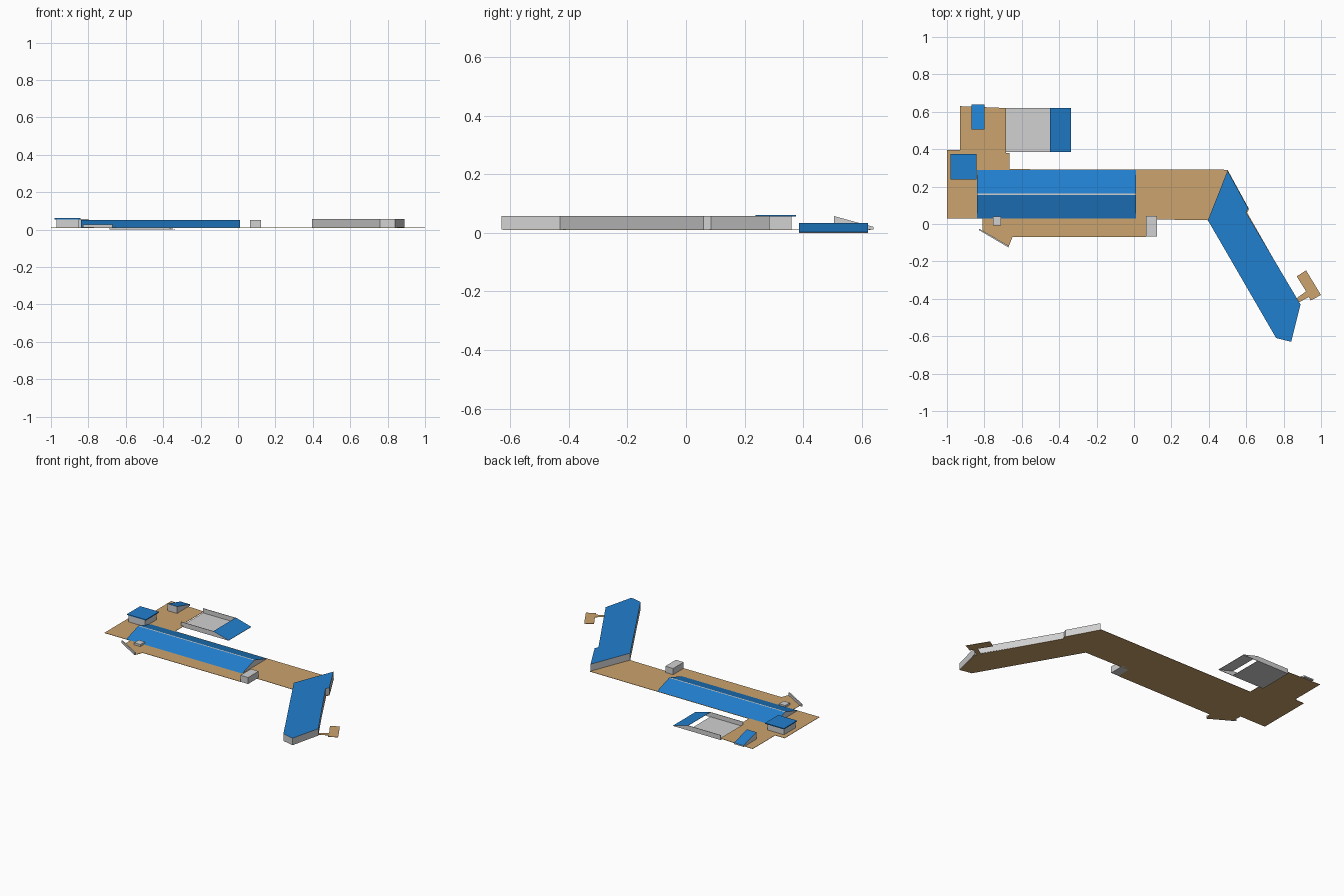
import bpy, bmesh

if "Cube" in bpy.data.objects:
    bpy.data.objects.remove(bpy.data.objects["Cube"])

def mat(name, c):
    m = bpy.data.materials.new(name)
    m.diffuse_color = (*c, 1)
    m.use_nodes = True
    m.node_tree.nodes["Principled BSDF"].inputs["Base Color"].default_value = m.diffuse_color
    return m

TAN = mat("tan_ground", (0.60, 0.37, 0.155))
BLUE = mat("blue_roof", (0.015, 0.215, 0.62))
GREY = mat("grey_wall", (0.64, 0.64, 0.64))

def finish(bm, name, mats, rule=None):
    bmesh.ops.recalc_face_normals(bm, faces=bm.faces)
    bm.normal_update()
    for f in bm.faces:
        f.material_index = rule(f) if rule else 0
    me = bpy.data.meshes.new(name)
    bm.to_mesh(me)
    bm.free()
    for m in mats:
        me.materials.append(m)
    ob = bpy.data.objects.new(name, me)
    bpy.context.collection.objects.link(ob)
    return ob

def extrude(name, pts, vec, mats, rule=None):
    """Extrude a closed polygon along a vector."""
    bm = bmesh.new()
    f = bm.faces.new([bm.verts.new(p) for p in pts])
    r = bmesh.ops.extrude_face_region(bm, geom=[f])
    bmesh.ops.translate(bm, vec=vec, verts=[v for v in r["geom"] if isinstance(v, bmesh.types.BMVert)])
    return finish(bm, name, mats, rule)

def slab(name, outline, z0, z1, mats, rule=None):
    return extrude(name, [(x, y, z0) for x, y in outline], (0, 0, z1 - z0), mats, rule)

def box(name, x0, x1, y0, y1, z0, z1, m):
    return slab(name, [(x0, y0), (x1, y0), (x1, y1), (x0, y1)], z0, z1, [m])

def top_blue(f):
    return 0 if f.normal.z > 0.5 else 1

G = 0.011  # ground plate top

# ground plate under the whole plan
slab("ground_plate", [
    (-1, 0.03), (-0.81, 0.03), (-0.81, -0.035), (-0.67, -0.12), (-0.65, -0.07),
    (0.065, -0.07), (0.065, 0.025), (0.395, 0.02), (0.76, -0.61), (0.84, -0.625),
    (0.885, -0.43), (0.605, 0.06), (0.615, 0.08), (0.5, 0.29), (-0.665, 0.293),
    (-0.665, 0.38), (-0.685, 0.38), (-0.685, 0.62), (-0.93, 0.63), (-0.93, 0.395), (-1, 0.395)],
    G - 0.002, G, [TAN])

# hooked path beside the wing
slab("side_path", [(0.87, -0.28), (0.92, -0.248), (1.0, -0.38), (0.945, -0.408),
                   (0.935, -0.39), (0.88, -0.42), (0.865, -0.40), (0.92, -0.36)],
     G - 0.002, G, [TAN])

# long hall with gabled roof and narrow grey ridge
extrude("long_hall", [(-0.84, 0.03, G), (-0.84, 0.154, 0.051), (-0.84, 0.163, 0.051), (-0.84, 0.288, G)],
        (0.85, 0, 0), [BLUE, GREY],
        lambda f: 0 if 0.5 < f.normal.z < 0.995 else 1)

# angled wing with flat roof
slab("angled_wing", [(0.5, 0.285), (0.395, 0.02), (0.76, -0.61), (0.84, -0.63),
                     (0.89, -0.43), (0.60, 0.06), (0.61, 0.085)],
     G, 0.057, [BLUE, GREY], top_blue)

# corner cabin with overhanging roof
box("corner_cabin", -0.97, -0.85, 0.24, 0.36, G, 0.055, GREY)
box("corner_cabin_roof", -0.98, -0.842, 0.237, 0.375, 0.055, 0.061, BLUE)

# wedge shed with sloping roof
extrude("wedge_shed", [(-0.87, 0.505, G), (-0.87, 0.505, 0.057), (-0.87, 0.64, 0.02), (-0.87, 0.64, G)],
        (0.07, 0, 0), [BLUE, GREY], top_blue)

# sunken court: floor, two tapering side walls and a blue ramp
box("court_floor", -0.688, -0.45, 0.386, 0.62, 0.0, 0.002, GREY)
for i, y in enumerate((0.385, 0.617)):
    extrude(f"court_wall_{i}", [(-0.688, y, 0), (-0.34, y, 0), (-0.45, y, 0.032), (-0.688, y, 0.032)],
            (0, 0.003, 0), [GREY])
extrude("court_ramp", [(-0.45, 0.385, 0.031), (-0.338, 0.385, 0.0), (-0.338, 0.385, 0.002), (-0.45, 0.385, 0.033)],
        (0, 0.236, 0), [BLUE, GREY], lambda f: 0 if f.normal.z > 0.1 else 1)

# porches and the slanted front wall
box("front_porch", 0.065, 0.122, -0.068, 0.042, G - 0.002, 0.052, GREY)
box("small_porch", -0.755, -0.71, -0.008, 0.04, G, 0.025, GREY)
slab("slanted_wall", [(-0.83, -0.032), (-0.672, -0.125), (-0.668, -0.118), (-0.826, -0.026)],
     G, 0.028, [GREY])
